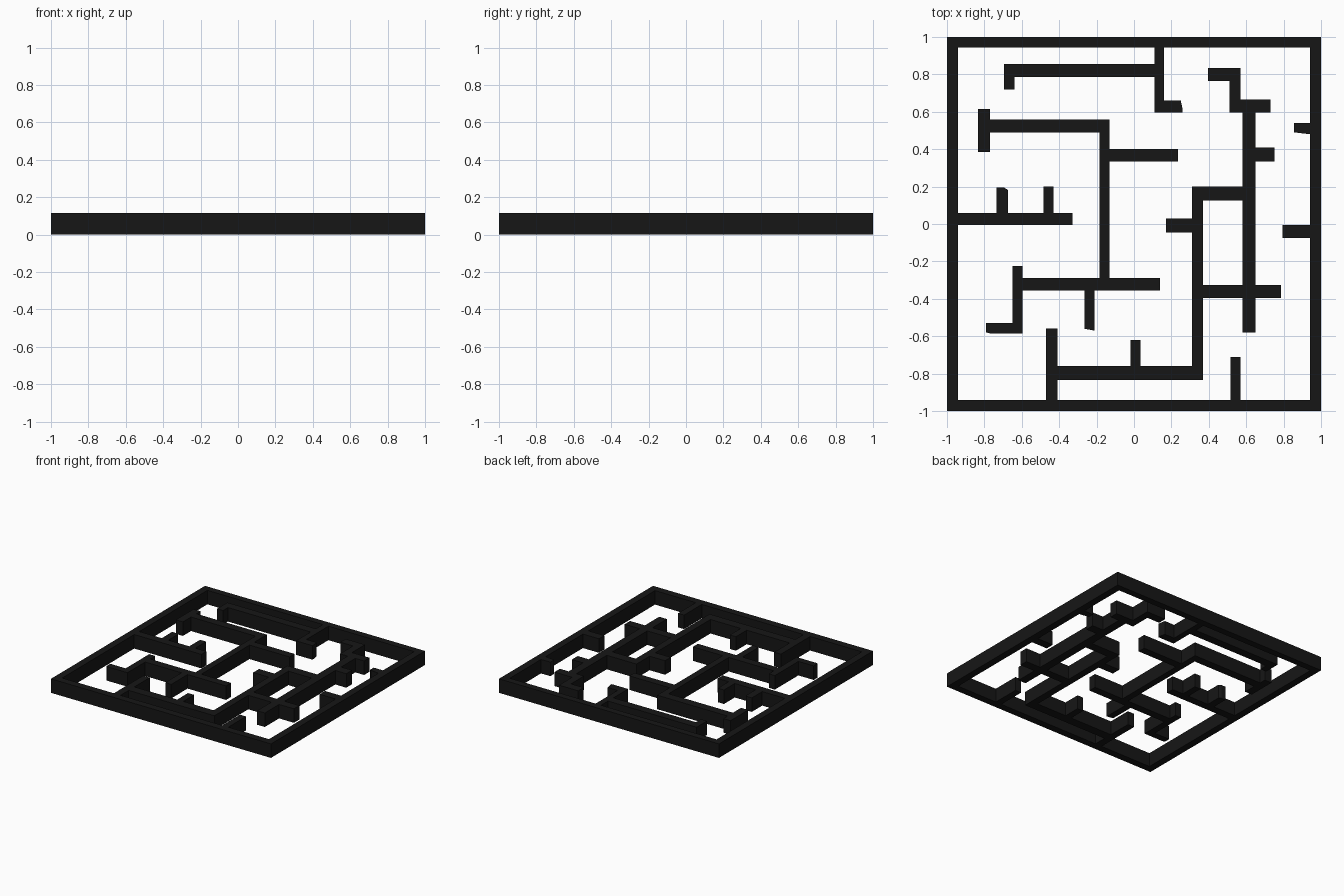
import bpy, bmesh

HEIGHT = 0.115

# Wall footprints: x0, y0, x1, y1
FRAME = [(-1, -1, -0.94, 1), (0.94, -1, 1, 1), (-1, 0.945, 1, 1), (-1, -1, 1, -0.94)]
TOP_WALLS = [(0.11, 0.595, 0.16, 0.945), (0.11, 0.595, 0.26, 0.66),
             (-0.695, 0.785, 0.11, 0.855), (-0.695, 0.72, -0.64, 0.855)]
CENTRE_WALLS = [(-0.835, 0.385, -0.77, 0.615), (-0.77, 0.49, -0.13, 0.56),
                (-0.185, -0.29, -0.13, 0.56), (-0.13, 0.335, 0.235, 0.40),
                (-0.65, -0.355, 0.14, -0.29), (-0.65, -0.585, -0.595, -0.225),
                (-0.79, -0.585, -0.65, -0.53), (-0.265, -0.57, -0.21, -0.355)]
LEFT_WALLS = [(-0.94, -0.005, -0.33, 0.06), (-0.735, 0.06, -0.675, 0.195),
              (-0.485, 0.06, -0.43, 0.2)]
RIGHT_WALLS = [(-0.47, -0.94, -0.41, -0.56), (-0.41, -0.835, 0.37, -0.76),
               (-0.02, -0.76, 0.035, -0.62), (0.31, -0.835, 0.37, 0.20),
               (0.31, 0.125, 0.58, 0.20), (0.17, -0.045, 0.31, 0.03),
               (0.37, -0.395, 0.785, -0.325), (0.58, -0.58, 0.65, 0.595),
               (0.51, 0.595, 0.73, 0.665), (0.51, 0.665, 0.57, 0.835),
               (0.395, 0.765, 0.57, 0.835), (0.65, 0.335, 0.75, 0.41)]
STUBS = [(0.855, 0.48, 0.94, 0.54), (0.795, -0.075, 0.94, -0.005),
         (0.515, -0.94, 0.57, -0.71)]
WALLS = FRAME + TOP_WALLS + CENTRE_WALLS + LEFT_WALLS + RIGHT_WALLS + STUBS

# Slightly skewed wall ends: corner -> new corner
SKEWS = {(0.26, 0.66): (0.25, 0.66), (-0.675, 0.195): (-0.675, 0.183),
         (-0.79, -0.585): (-0.79, -0.573), (-0.265, -0.57): (-0.265, -0.56),
         (0.855, 0.48): (0.855, 0.505)}


def covered(x, y):
    return any(a < x < c and b < y < d for a, b, c, d in WALLS)


# Merge all footprints into one clean floor plan
xs = sorted({v for w in WALLS for v in (w[0], w[2])})
ys = sorted({v for w in WALLS for v in (w[1], w[3])})
bm = bmesh.new()
grid = {}


def corner(x, y):
    if (x, y) not in grid:
        grid[(x, y)] = bm.verts.new((x, y, 0))
    return grid[(x, y)]


for x0, x1 in zip(xs, xs[1:]):
    for y0, y1 in zip(ys, ys[1:]):
        if covered((x0 + x1) / 2, (y0 + y1) / 2):
            bm.faces.new([corner(x0, y0), corner(x1, y0), corner(x1, y1), corner(x0, y1)])

# Skew the wall ends, then raise the plan to wall height
for old, new in SKEWS.items():
    grid[old].co.x, grid[old].co.y = new
floor = bm.faces[:]
raised = bmesh.ops.extrude_face_region(bm, geom=floor, use_keep_orig=True)
for v in [g for g in raised["geom"] if isinstance(g, bmesh.types.BMVert)]:
    v.co.z = HEIGHT
bmesh.ops.recalc_face_normals(bm, faces=bm.faces)

mesh = bpy.data.meshes.new("maze_walls")
bm.to_mesh(mesh)
bm.free()
maze = bpy.data.objects.new("maze_walls", mesh)
bpy.context.collection.objects.link(maze)

black = bpy.data.materials.new("matt_black")
black.diffuse_color = (0.008, 0.008, 0.008, 1)
mesh.materials.append(black)
